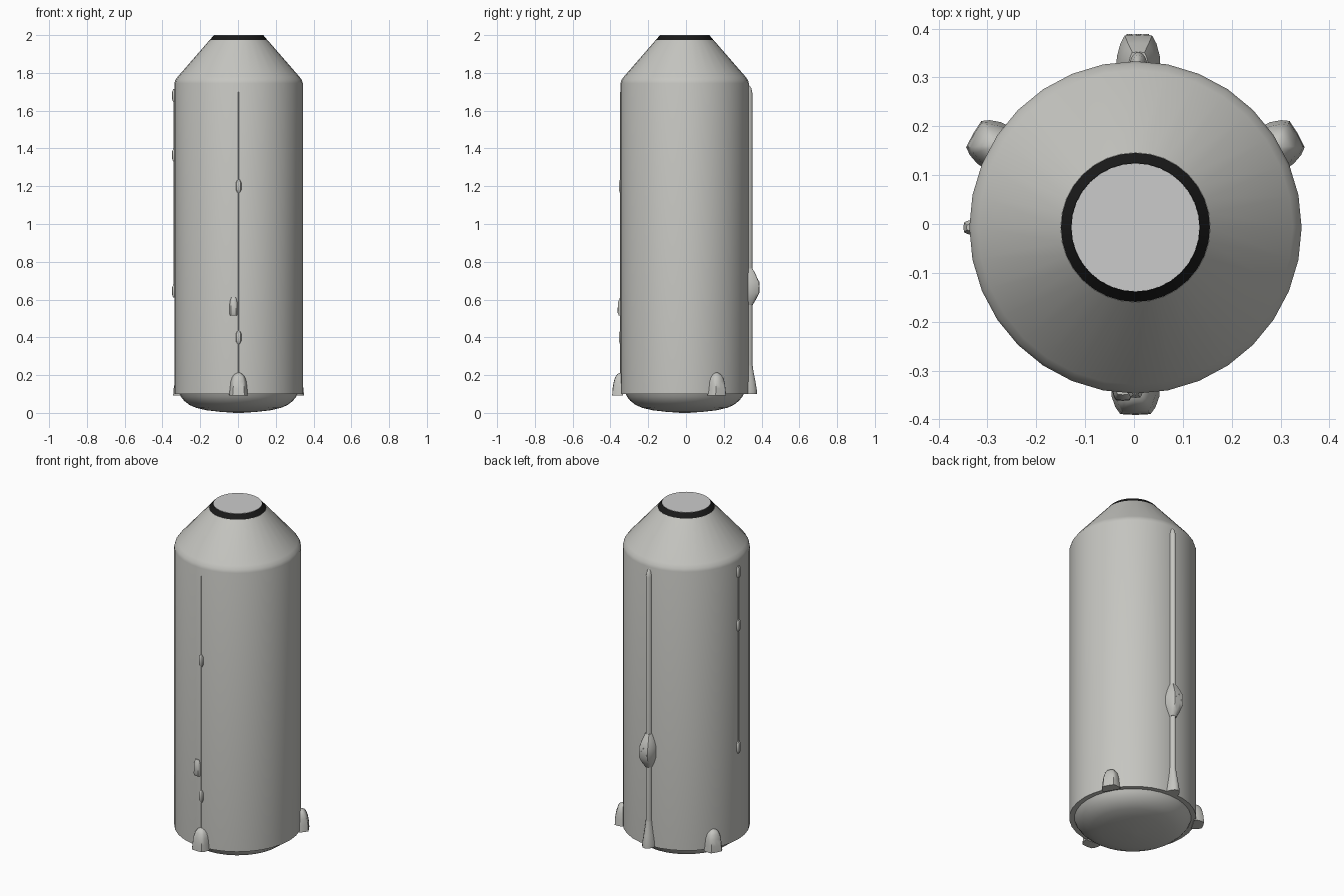
import bpy, bmesh, math

if "Cube" in bpy.data.objects:
    bpy.data.objects.remove(bpy.data.objects["Cube"])

CX, CY, R = 0.003, -0.007, 0.34   # tank axis and radius


def material(name, rgb):
    m = bpy.data.materials.new(name)
    m.diffuse_color = (*rgb, 1)
    m.use_nodes = True
    m.node_tree.nodes["Principled BSDF"].inputs["Base Color"].default_value = m.diffuse_color
    return m


GREY = material("warm grey", (0.56, 0.56, 0.53))
LIGHT = material("light grey", (0.60, 0.60, 0.60))
BLACK = material("black", (0.01, 0.01, 0.01))


def finish(name, bm, mats, angle=40):
    bmesh.ops.recalc_face_normals(bm, faces=bm.faces[:])
    me = bpy.data.meshes.new(name)
    bm.to_mesh(me)
    bm.free()
    for m in mats:
        me.materials.append(m)
    ob = bpy.data.objects.new(name, me)
    bpy.context.collection.objects.link(ob)
    bpy.ops.object.select_all(action='DESELECT')
    bpy.context.view_layer.objects.active = ob
    ob.select_set(True)
    bpy.ops.object.shade_smooth_by_angle(angle=math.radians(angle))
    return ob


def skin(bm, rings):
    """Join closed rings of points and cap both ends."""
    vs = [[bm.verts.new(p) for p in ring] for ring in rings]
    n = len(vs[0])
    for a, b in zip(vs, vs[1:]):
        for i in range(n):
            j = (i + 1) % n
            bm.faces.new((a[i], a[j], b[j], b[i]))
    bm.faces.new(vs[0][::-1])
    bm.faces.new(vs[-1])


def lathe(name, profile, mats, seg=32, angle=40):
    bm = bmesh.new()
    skin(bm, [[(CX + r * math.cos(2 * math.pi * i / seg),
                CY + r * math.sin(2 * math.pi * i / seg), z)
               for i in range(seg)] for r, z in profile])
    return finish(name, bm, mats, angle)


def on_wall(deg, u, v, z):
    """Point at sideways offset u and height v off the tank wall."""
    a = math.radians(deg)
    c, s = math.cos(a), math.sin(a)
    return (CX + (R + v) * c - u * s, CY + (R + v) * s + u * c, z)


# outline of a fairing section: sideways and outward fractions
ROUND = [(math.cos(math.pi * i / 8), math.sin(math.pi * i / 8)) for i in range(9)]
BOXY = [(1, 0), (0.98, 0.35), (0.82, 0.75), (0.62, 1), (0, 1.03),
        (-0.62, 1), (-0.82, 0.75), (-0.98, 0.35), (-1, 0)]


def fairing(name, deg, sections, shape=ROUND, u0=0.0, base=-0.014):
    """Loft along z from sections of (z, half width, height off wall)."""
    bm = bmesh.new()
    skin(bm, [[on_wall(deg, u0 + w * a, base + (h - base) * b, z) for a, b in shape]
              for z, w, h in sections])
    return finish(name, bm, [GREY], 50)


# tank shell with cone
lathe("tank_body", [(0.31, 0.1), (R, 0.1), (R, 1.745), (0.335, 1.762),
                    (0.322, 1.78), (0.153, 1.974)], [GREY], 32, 30)
# domed underside
lathe("bottom_dome", [(0.02, 0.0), (0.1, 0.006), (0.17, 0.014), (0.225, 0.027),
                      (0.26, 0.042), (0.288, 0.064), (0.305, 0.085), (0.315, 0.105)],
      [GREY], 32, 50)
# black collar with light end plate
lathe("top_collar", [(0.154, 1.972), (0.132, 1.9985)], [BLACK], 32, 20)
lathe("top_plate", [(0.1315, 1.996), (0.131, 2.0)], [LIGHT], 32, 20)

# three attachment brackets
BRACKET = [(0.093, 0.05, 0.042), (0.13, 0.046, 0.04), (0.165, 0.042, 0.034),
           (0.19, 0.034, 0.026), (0.205, 0.022, 0.016), (0.213, 0.008, 0.0)]
for side, deg in (("front", 270), ("right", 30), ("left", 150)):
    fairing("bracket_" + side, deg, BRACKET, BOXY)

# rear conduit with foot and mid housing
fairing("rear_conduit", 90, [(0.2, 0.019, 0.019), (1.69, 0.019, 0.019),
                             (1.72, 0.014, 0.013), (1.745, 0.003, -0.008)], u0=-0.006)
fairing("rear_conduit_foot", 90, [(0.1, 0.037, 0.042), (0.12, 0.037, 0.042),
                                  (0.17, 0.029, 0.034), (0.22, 0.022, 0.024),
                                  (0.25, 0.02, 0.02)], u0=-0.006)
fairing("rear_housing", 90, [(0.57, 0.02, 0.018), (0.6, 0.034, 0.036),
                             (0.635, 0.045, 0.053), (0.69, 0.045, 0.053),
                             (0.73, 0.034, 0.036), (0.765, 0.02, 0.018)], BOXY, u0=-0.006)

# bolt recess discs on the housing
bm = bmesh.new()
for u, z in ((-0.022, 0.67), (0.012, 0.655), (-0.006, 0.69)):
    skin(bm, [[on_wall(90, u + 0.006 * math.cos(t * math.pi / 4), v,
                       z + 0.006 * math.sin(t * math.pi / 4)) for t in range(8)]
              for v in (0.05, 0.0555)])
finish("housing_bolts", bm, [GREY])

# thin cable lines with small clips, on the left and the front
for side, deg, z0, z1, clips in (("left", 180, 0.62, 1.71, (0.645, 1.365, 1.68)),
                                 ("front", 270, 0.1, 1.7, (0.4, 1.2))):
    h = 0.005 if side == "left" else 0.002
    fairing("cable_" + side, deg, [(z0, 0.005, h), (z1, 0.005, h)])
    for i, z in enumerate(clips):
        fairing(f"clip_{side}_{i}", deg,
                [(z - 0.035, 0.008, h), (z - 0.02, 0.016, h + 0.006),
                 (z + 0.02, 0.016, h + 0.006), (z + 0.035, 0.008, h)], BOXY)

# small offset fairing on the front
fairing("front_fairing", 270, [(0.515, 0.021, 0.008), (0.53, 0.022, 0.014),
                               (0.585, 0.021, 0.013), (0.61, 0.015, 0.002)],
        BOXY, u0=-0.026)
